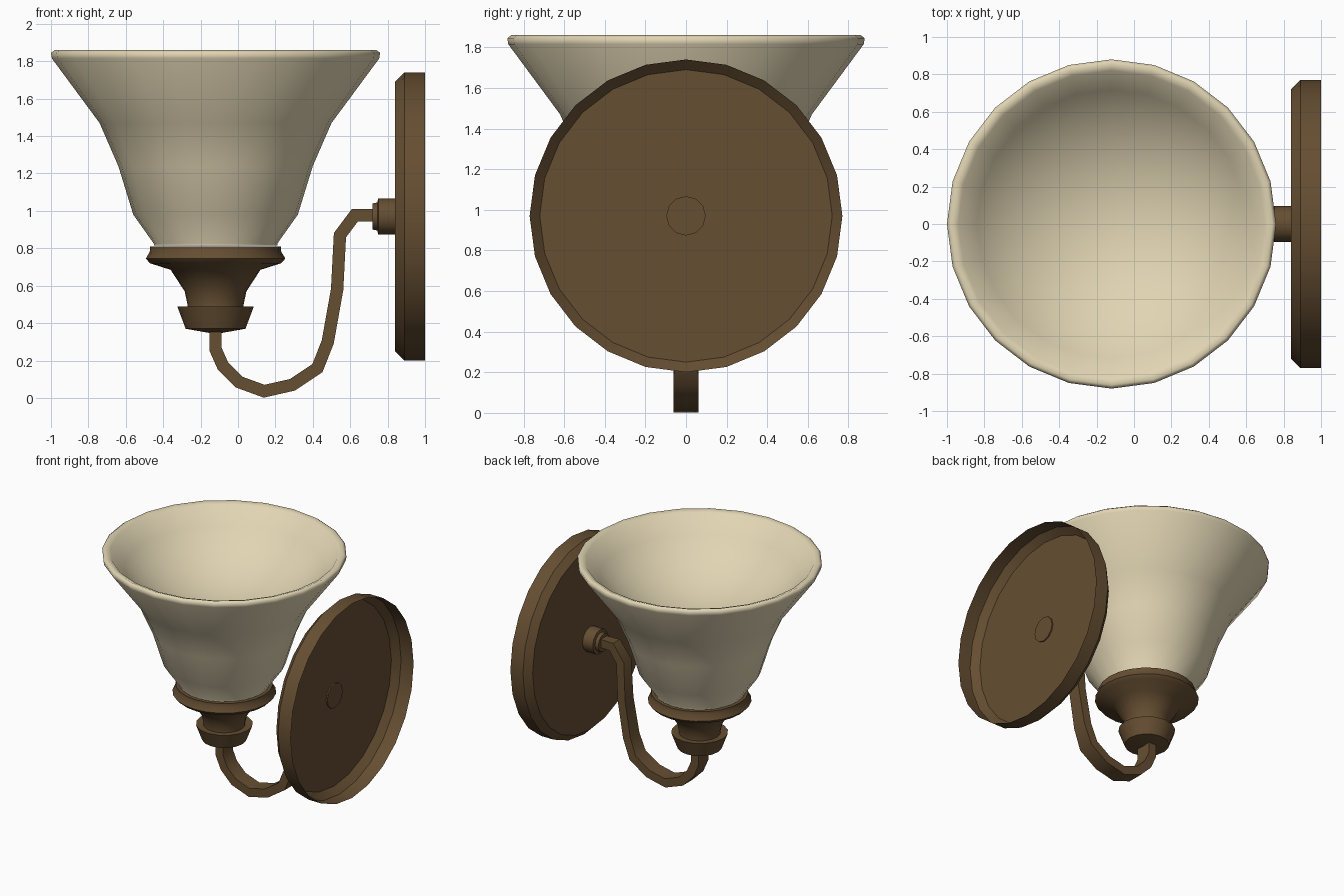
import bpy, bmesh, math
from mathutils import Vector, Matrix

if "Cube" in bpy.data.objects:
    bpy.data.objects.remove(bpy.data.objects["Cube"])


def material(name, rgb):
    m = bpy.data.materials.new(name)
    m.diffuse_color = (*rgb, 1)
    m.use_nodes = True
    m.node_tree.nodes["Principled BSDF"].inputs["Base Color"].default_value = m.diffuse_color
    return m


BRONZE = material("bronze brown", (0.132, 0.077, 0.032))
CREAM = material("cream glass", (0.75, 0.66, 0.45))


def finish(name, bm, mat, angle):
    me = bpy.data.meshes.new(name)
    bm.to_mesh(me)
    bm.free()
    me.materials.append(mat)
    ob = bpy.data.objects.new(name, me)
    bpy.context.collection.objects.link(ob)
    bpy.ops.object.select_all(action='DESELECT')
    ob.select_set(True)
    bpy.context.view_layer.objects.active = ob
    bpy.ops.object.shade_smooth_by_angle(angle=math.radians(angle))
    return ob


def lathe(name, profile, sides, mat, matrix, angle=35):
    """Turn (radius, height) points around local z; radius 0 gives a pole."""
    bm = bmesh.new()
    rings = []
    for r, z in profile:
        if r == 0:
            rings.append([bm.verts.new((0, 0, z))] * sides)
        else:
            rings.append([bm.verts.new((r * math.cos(2 * math.pi * k / sides),
                                        r * math.sin(2 * math.pi * k / sides), z))
                          for k in range(sides)])
    for a, b in zip(rings, rings[1:]):
        for k in range(sides):
            n = (k + 1) % sides
            quad = [a[k], a[n], b[n], b[k]]
            bm.faces.new(list(dict.fromkeys(quad)))
    bm.transform(matrix)
    return finish(name, bm, mat, angle)


UPRIGHT = Matrix.Translation((-0.12, 0, 0))
SIDEWAYS = Matrix.Translation((0, 0, 0.97)) @ Matrix.Rotation(math.pi / 2, 4, 'Y')

# Flared glass shade: outer wall and rim, closed by a round bowl inside
R, RIM, TOP = 1.0, 0.82, 1.845
slope = math.asin(RIM / R)
bowl = [(R * math.sin(slope * k / 6), TOP + R * math.cos(slope) - R * math.cos(slope * k / 6))
        for k in range(6, 0, -1)]
bowl.append((0, TOP + R * math.cos(slope) - R))
lathe("glass_shade",
      [(0.3, 0.815), (0.33, 0.815), (0.33, 0.825), (0.44, 0.98), (0.52, 1.24), (0.62, 1.47),
       (0.875, 1.815), (0.88, 1.845), (0.86, 1.86)] + bowl,
      24, CREAM, UPRIGHT, 65)

# Collar holding the shade, with the neck below it
lathe("shade_collar",
      [(0.15, 0.48), (0.15, 0.5), (0.165, 0.57), (0.24, 0.685), (0.35, 0.72),
       (0.373, 0.745), (0.35, 0.785), (0.35, 0.81), (0.3, 0.81)],
      24, BRONZE, UPRIGHT, 50)

# Small cup under the neck
lathe("socket_cup",
      [(0, 0.345), (0.03, 0.347), (0.16, 0.37), (0.205, 0.49), (0.14, 0.485)],
      16, BRONZE, UPRIGHT)

# Wall plate, an open-backed shallow dish
lathe("wall_plate", [(0, 0.84), (0.72, 0.84), (0.77, 0.89), (0.77, 1.0)],
      24, BRONZE, SIDEWAYS, 40)

# Stepped knob where the arm meets the plate
lathe("arm_knob",
      [(0, 0.72), (0.07, 0.72), (0.075, 0.745), (0.097, 0.75), (0.097, 0.85), (0, 0.85)],
      12, BRONZE, SIDEWAYS)

# Curved strap arm: rectangular section swept along a path in the xz plane
path = [(-0.12, 0.37), (-0.12, 0.26), (-0.08, 0.17), (0.005, 0.085), (0.14, 0.036),
        (0.29, 0.07), (0.425, 0.16), (0.48, 0.3), (0.53, 0.58), (0.545, 0.87),
        (0.625, 0.977), (0.74, 0.977)]
pts = [Vector(p) for p in path]
bm = bmesh.new()
loops = []
for i, p in enumerate(pts):
    d0 = (p - pts[max(i - 1, 0)]) if i else pts[1] - p
    d1 = (pts[i + 1] - p) if i < len(pts) - 1 else d0
    d0, d1 = d0.normalized(), d1.normalized()
    t = (d0 + d1).normalized()
    n = Vector((-t.y, t.x)) * 0.033 / t.dot(d1)
    w = 0.062 if i < 7 else 0.062 - 0.005 * (i - 6)
    loops.append([bm.verts.new((p.x + s * n.x, y, p.y + s * n.y))
                  for s, y in ((-1, -w), (1, -w), (1, w), (-1, w))])
for a, b in zip(loops, loops[1:]):
    for k in range(4):
        bm.faces.new((a[k], a[(k + 1) % 4], b[(k + 1) % 4], b[k]))
bm.faces.new(loops[0])
bm.faces.new(loops[-1])
bmesh.ops.recalc_face_normals(bm, faces=bm.faces)
finish("curved_arm", bm, BRONZE, 50)
